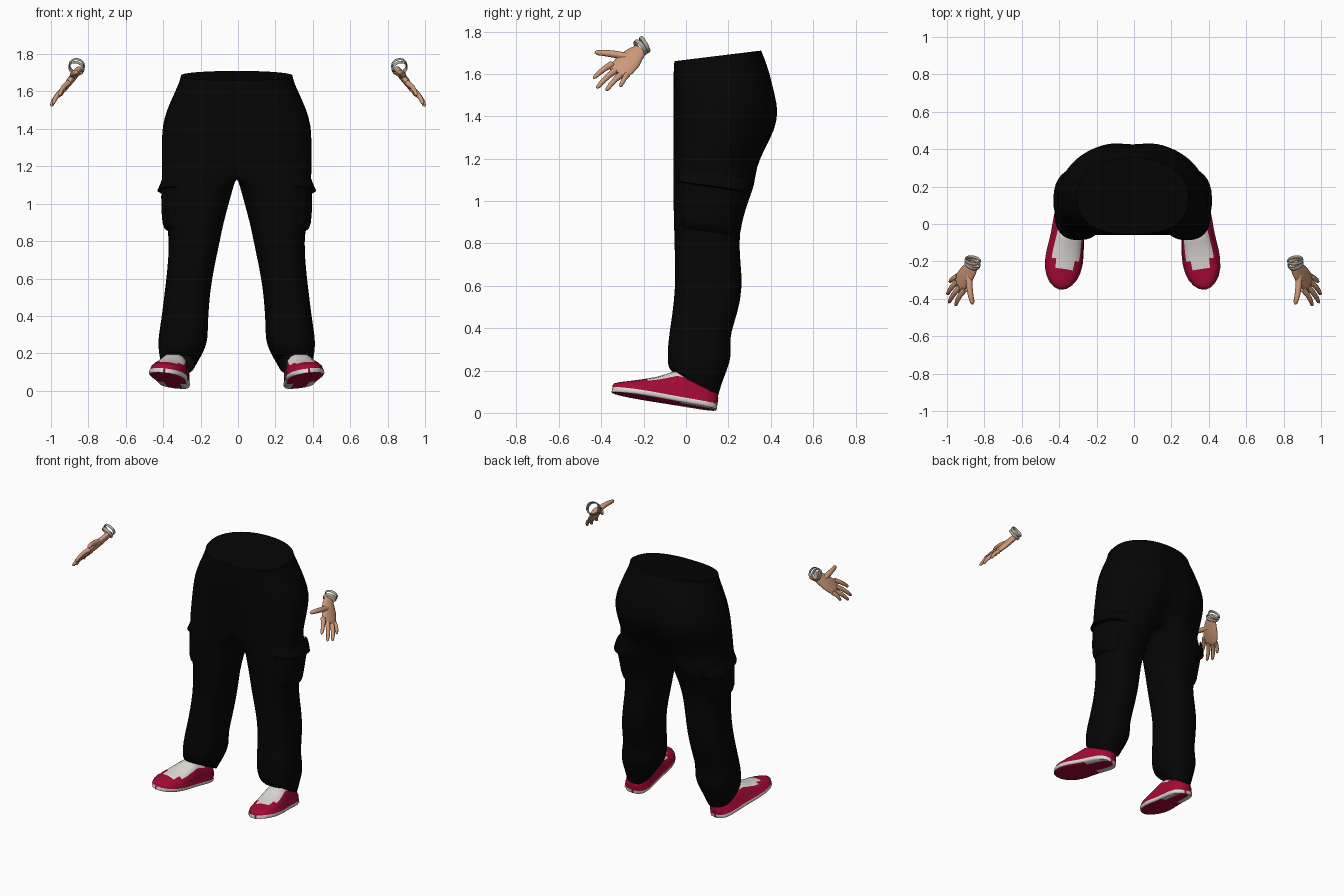
import bpy, bmesh, math
from mathutils import Vector, Matrix

if "Cube" in bpy.data.objects:
    bpy.data.objects.remove(bpy.data.objects["Cube"])


def material(name, rgb):
    m = bpy.data.materials.new(name)
    m.diffuse_color = (*rgb, 1)
    m.use_nodes = True
    m.node_tree.nodes["Principled BSDF"].inputs["Base Color"].default_value = m.diffuse_color
    return m


BLACK = material("black cloth", (0.0015, 0.0015, 0.0015))
RED = material("crimson", (0.38, 0.003, 0.035))
WHITE = material("off white", (0.75, 0.72, 0.69))
SKIN = material("skin", (0.62, 0.32, 0.19))
METAL = material("dull silver", (0.42, 0.39, 0.32))
SHIFT = -0.007  # the lower body sits slightly off centre


def finish(name, bm, mats, x=0.0, subsurf=0, angle=60):
    """Make a mirrored, smooth-shaded object out of a right-hand half."""
    bmesh.ops.recalc_face_normals(bm, faces=bm.faces)
    me = bpy.data.meshes.new(name)
    bm.to_mesh(me)
    bm.free()
    for m in mats:
        me.materials.append(m)
    ob = bpy.data.objects.new(name, me)
    bpy.context.collection.objects.link(ob)
    ob.location.x = x
    mod = ob.modifiers.new("mirror", 'MIRROR')
    mod.merge_threshold = 0.0005
    if subsurf:
        ob.modifiers.new("smooth", 'SUBSURF').levels = subsurf
        ob.modifiers["smooth"].render_levels = subsurf
    bpy.ops.object.select_all(action='DESELECT')
    ob.select_set(True)
    bpy.context.view_layer.objects.active = ob
    bpy.ops.object.shade_smooth_by_angle(angle=math.radians(angle))
    return ob


def spow(v, n):
    return math.copysign(abs(v) ** (2 / n), v)


def bridge(bm, a, b, closed=True):
    n = len(a)
    return [bm.faces.new((a[i], a[(i + 1) % n], b[(i + 1) % n], b[i]))
            for i in range(n if closed else n - 1)]


# ---------- trousers ----------
# z front, z back, half width, y front, y back, centre dip
TORSO = [(1.66, 1.71, .299, -.055, .355, 0), (1.63, 1.68, .305, -.058, .368, 0),
         (1.58, 1.61, .332, -.061, .398, .005), (1.5, 1.5, .375, -.063, .43, .012),
         (1.42, 1.42, .397, -.064, .45, .02), (1.34, 1.34, .401, -.065, .436, .03),
         (1.25, 1.25, .4, -.066, .392, .04), (1.16, 1.16, .4, -.066, .35, .06)]
# z front, z back, inner x, outer x, y front, y back
LEG = [(1.15, 1.15, .0, .4, -.066, .345), (1.08, 1.08, .02, .398, -.062, .328),
       (1.0, 1.0, .042, .39, -.06, .293), (.9, .9, .07, .375, -.057, .264),
       (.8, .8, .09, .36, -.055, .247), (.65, .65, .122, .37, -.05, .266),
       (.53, .53, .142, .385, -.056, .26), (.42, .42, .15, .398, -.072, .226),
       (.35, .35, .154, .408, -.082, .205), (.28, .27, .154, .42, -.088, .216),
       (.23, .21, .172, .418, -.086, .197), (.21, .15, .195, .412, -.08, .172),
       (.195, .085, .225, .4, -.065, .153)]
M, K, SPAN = 25, 9, 125


def leg_point(row, deg, off=0.0):
    zf, zb, xi, xo, yf, yb = row
    t = math.radians(deg)
    c, s = spow(math.cos(t), 2.4), spow(math.sin(t), 2.4)
    return Vector(((xi + xo) / 2 + ((xo - xi) / 2 + off) * c,
                   (yf + yb) / 2 + ((yb - yf) / 2 + off) * s,
                   zf + (zb - zf) * (s + 1) / 2))


def torso_point(i, k):
    zf, zb, a, yf, yb, dip = TORSO[i]
    yc = yf + (.5 - .02 * i) * (yb - yf)      # widest point moves forward at the hips
    t = math.radians(-90 + 180 * k / (M - 1))
    n = 2.1 if t > 0 else 2.5
    s = spow(math.sin(t), n)
    x = 0 if k in (0, M - 1) else a * spow(math.cos(t), n)
    y = yc + s * (yb - yc if s > 0 else yc - yf)
    y -= dip * math.exp(-(x / .08) ** 2) * (s if s > 0 else s * .4)
    return Vector((x, y, zf + (zb - zf) * (y - yf) / (yb - yf)))


bm = bmesh.new()
rings = [[bm.verts.new(torso_point(i, k)) for k in range(M)] for i in range(len(TORSO))]
for a, b in zip(rings, rings[1:]):
    bridge(bm, a, b, closed=False)
# crotch seam closes the last hip ring, then the leg continues from it
back, front = rings[-1][-1].co, rings[-1][0].co
seam = [bm.verts.new(back.lerp(front, (j + 1) / (K + 1)) - Vector((0, 0, .005))) for j in range(K)]
prev = rings[-1] + seam
angles = [-SPAN + 2 * SPAN * k / (M - 1) for k in range(M)]
angles += [SPAN + (360 - 2 * SPAN) * (j + 1) / (K + 1) for j in range(K)]
for row in LEG[1:]:
    ring = [bm.verts.new(leg_point(row, d)) for d in angles]
    bridge(bm, prev, ring)
    prev = ring
finish("trousers", bm, [BLACK], SHIFT, 1, 80)

# flat closure at the waist
bm = bmesh.new()
top = [bm.verts.new(torso_point(0, k)) for k in range(M)]
bm.faces.new(top)
finish("waist_cap", bm, [BLACK], SHIFT)


# ---------- cargo pockets ----------
def leg_row(z):
    for a, b in zip(LEG, LEG[1:]):
        if a[0] >= z >= b[0]:
            f = (a[0] - z) / (a[0] - b[0])
            return [p + (q - p) * f for p, q in zip(a, b)]
    return LEG[0]


def pocket(name, levels, lo, hi, n=14):
    """Raised patch on the leg: levels are (z, offset)."""
    bm = bmesh.new()
    rows = []
    for z, off in levels:
        row = []
        for i in range(n + 1):
            d = lo + (hi - lo) * i / n
            o = -.004 if i in (0, n) else off * (.35 + .65 * math.sin(math.pi * i / n))
            y = leg_point(leg_row(z), d).y
            row.append(bm.verts.new(leg_point(leg_row(z - .15 * (y - .1)), d, o)))
        rows.append(row)
    for a, b in zip(rows, rows[1:]):
        bridge(bm, a, b, closed=False)
    finish(name, bm, [BLACK], SHIFT, 0, 40)


pocket("pocket_bag", [(1.08, .005), (1.04, .01), (.96, .018), (.9, .022), (.87, .016), (.855, -.004)], -50, 52)
pocket("pocket_flap", [(1.14, -.004), (1.125, .004), (1.1, .014), (1.075, .027), (1.07, .018), (1.068, -.004)], -60, 62)

# ---------- shoes ----------
# along heel to toe: s, half width, upper height
SHOE = [(0, .008, .06), (.012, .045, .08), (.06, .07, .1), (.14, .082, .115), (.26, .086, .135),
        (.36, .088, .15), (.43, .09, .152), (.52, .095, .128), (.61, .1, .106), (.7, .101, .09),
        (.8, .095, .074), (.88, .081, .062), (.94, .061, .053), (.985, .034, .044), (1, .006, .036)]
bm = bmesh.new()
pose = (Matrix.Translation((.324, .143, .012)) @ Matrix.Rotation(math.radians(7.5), 4, 'Z')
        @ Matrix.Rotation(math.radians(-9.6), 4, 'X') @ Matrix.Rotation(math.radians(-6), 4, 'Y'))
rings = []
for s, w, h in SHOE:
    u = h - .028
    half = [(.5, 0), (.93, .001), (1, .008), (1, .024), (.96, .028),
            (.91, .028 + .42 * u), (.74, .028 + .76 * u), (.5, .028 + .93 * u), (.25, h)]
    prof = [(0, 0)] + half + [(0, h + .002)] + [(-x, z) for x, z in reversed(half)]
    rings.append([bm.verts.new(pose @ Vector((x * w, -.505 * s, z))) for x, z in prof])
N = len(rings[0])
for j, (a, b) in enumerate(zip(rings, rings[1:])):
    for i, f in enumerate(bridge(bm, a, b)):
        k = min(i, N - 1 - i)             # row counted up from the sole
        panel = k >= 7 and 4 <= j <= 8 or k >= 8 and j == 9
        rim = k in (2, 3) or k == 1 and j < 5
        f.material_index = 1 if rim or panel else 0
for r in (rings[0], rings[-1]):
    bm.faces.new(r).material_index = 0
finish("shoes", bm, [RED, WHITE], SHIFT, 0, 50)

# ---------- hands ----------
ACROSS = Vector((.37, .79, -.5)).normalized()


def hand_point(y, z, lift=0.0):
    """Point on the sloping plane in which the hand lies."""
    return Vector((.853 + .76 * (1.715 - z) + lift * .8, y, z + lift * .6))


def limb(bm, path, sizes, sides=10):
    """Closed tube of elliptical sections: sizes are (across, thick)."""
    rings = []
    for i, (p, (ra, rt)) in enumerate(zip(path, sizes)):
        d = (path[min(i + 1, len(path) - 1)] - path[max(i - 1, 0)]).normalized()
        u = (ACROSS - d * ACROSS.dot(d)).normalized()
        v = d.cross(u)
        rings.append([bm.verts.new(p + u * ra * math.cos(t) + v * rt * math.sin(t))
                      for t in (2 * math.pi * k / sides for k in range(sides))])
    for a, b in zip(rings, rings[1:]):
        bridge(bm, a, b)
    bm.faces.new(rings[0])
    bm.faces.new(rings[-1])


bm = bmesh.new()
limb(bm, [hand_point(*p) for p in ((-.215, 1.712), (-.24, 1.692), (-.27, 1.66), (-.3, 1.628), (-.322, 1.602))],
     [(.034, .018), (.046, .02), (.058, .019), (.058, .016), (.046, .01)], 16)
# root y, root z, tip y, tip z, radius
FINGERS = [(-.35, 1.645, -.437, 1.58, .0125), (-.335, 1.615, -.422, 1.533, .0125),
           (-.308, 1.595, -.377, 1.522, .0125), (-.278, 1.595, -.31, 1.54, .0115),
           (-.275, 1.678, -.43, 1.702, .016)]
for ya, za, yb, zb, r in FINGERS:
    a, b = hand_point(ya, za), hand_point(yb, zb)
    bend = Vector((.006, 0, .005))
    path = [a, a.lerp(b, .35) + bend, a.lerp(b, .7) + bend * .8, a.lerp(b, .93), b]
    limb(bm, path, [(r * k, r * k) for k in (1.3, 1.08, .95, .75, .3)])
finish("hands", bm, [SKIN], 0, 0, 70)


# ---------- bracelets ----------
def hoop(bm, centre, axis, radius, thick, width, n=24, m=8):
    rot = Vector((0, 0, 1)).rotation_difference(Vector(axis)).to_matrix()
    rings = []
    for i in range(n):
        t = 2 * math.pi * i / n
        rings.append([bm.verts.new(Vector(centre) + rot @ Vector((
            (radius + thick * math.cos(q)) * math.cos(t),
            (radius + thick * math.cos(q)) * math.sin(t), width * math.sin(q))))
            for q in (2 * math.pi * k / m for k in range(m))])
    for i in range(n):
        bridge(bm, rings[i], rings[(i + 1) % n])


bm = bmesh.new()
hoop(bm, (.864, -.215, 1.724), (.3, -.75, -.55), .04, .004, .01)
hoop(bm, (.862, -.195, 1.738), (.15, -.85, -.45), .04, .004, .009)
finish("bracelets", bm, [METAL], 0, 0, 60)
